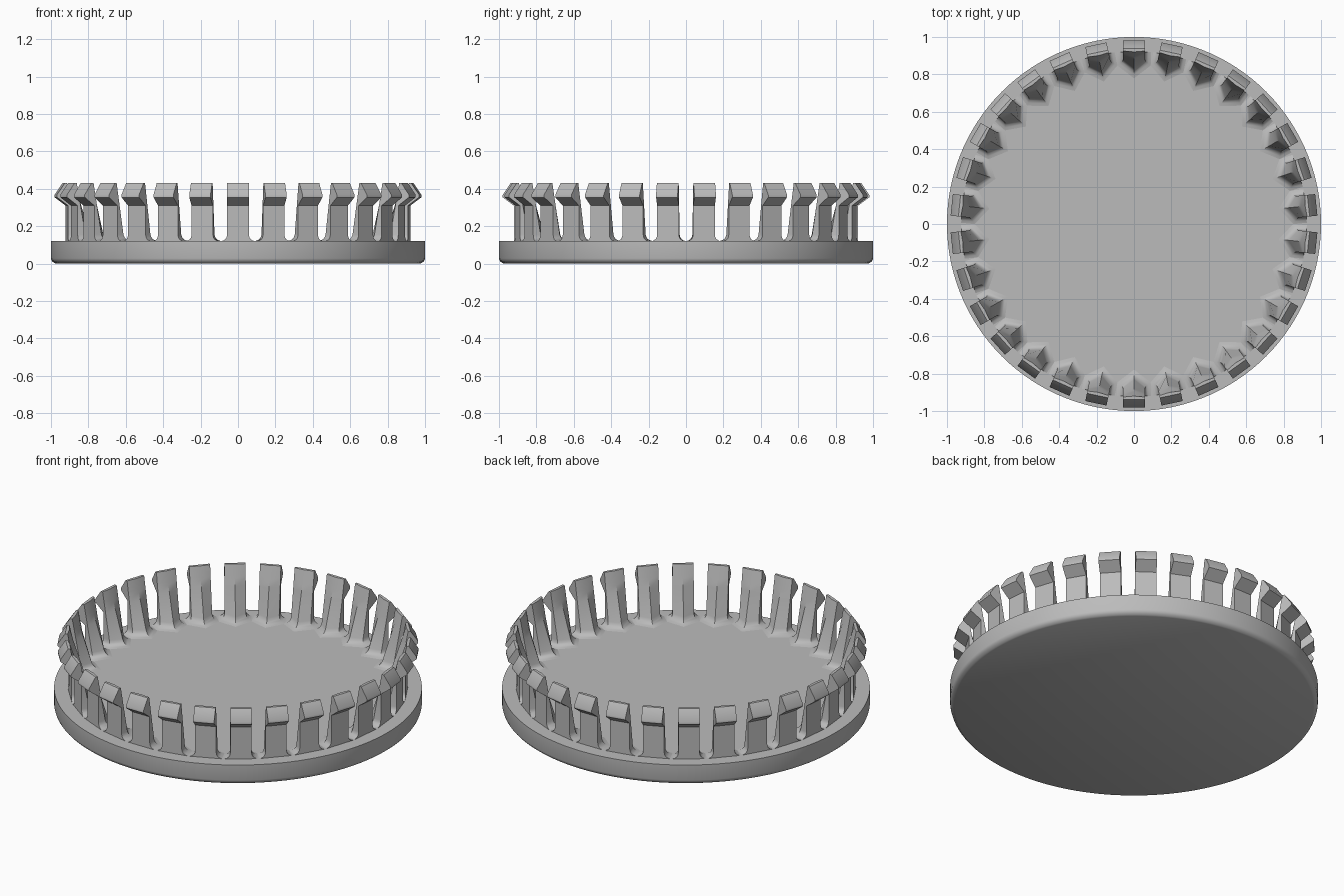
import bpy, bmesh, math

if "Cube" in bpy.data.objects:
    bpy.data.objects.remove(bpy.data.objects["Cube"])

grey = bpy.data.materials.new("plain grey")
grey.diffuse_color = (0.5, 0.5, 0.5, 1)
grey.use_nodes = True
grey.node_tree.nodes["Principled BSDF"].inputs["Base Color"].default_value = grey.diffuse_color
TEETH, SEG = 30, 120


def finish(bm, name, angle):
    bmesh.ops.recalc_face_normals(bm, faces=bm.faces)
    mesh = bpy.data.meshes.new(name)
    bm.to_mesh(mesh)
    bm.free()
    mesh.materials.append(grey)
    ob = bpy.data.objects.new(name, mesh)
    bpy.context.collection.objects.link(ob)
    bpy.ops.object.select_all(action='DESELECT')
    ob.select_set(True)
    bpy.context.view_layer.objects.active = ob
    bpy.ops.object.shade_smooth_by_angle(angle=math.radians(angle))
    return ob


def bridge(bm, rings):
    for a, b in zip(rings, rings[1:]):
        n = len(a)
        for i in range(n):
            bm.faces.new((a[i], a[(i + 1) % n], b[(i + 1) % n], b[i]))


# Round lid plate with a softened lower rim
bm = bmesh.new()
profile = [(0.975, 0), (0.983, 0.004), (0.991, 0.010), (0.997, 0.018), (1, 0.028), (1, 0.12)]
rings = [[bm.verts.new((r * math.cos(math.tau * i / SEG), r * math.sin(math.tau * i / SEG), z))
          for i in range(SEG)] for r, z in profile]
bridge(bm, rings)
bm.faces.new(rings[0])
bm.faces.new(rings[-1])
finish(bm, "lid_plate", 30)

# Snap teeth: five-sided section with an inner ridge, flared foot and outward hook
# each level: height, outer radius, foot flare
levels = [(0.12, 0.92, 0.032), (0.124, 0.92, 0.019), (0.131, 0.92, 0.009),
          (0.141, 0.92, 0.003), (0.155, 0.92, 0), (0.31, 0.92, 0),
          (0.355, 0.98, 0), (0.368, 0.98, 0), (0.43, 0.938, 0)]
bm = bmesh.new()
for k in range(TEETH):
    a = math.tau * k / TEETH + math.pi / 2
    ca, sa = math.cos(a), math.sin(a)
    rings = []
    for z, outer, flare in levels:
        t = (z - 0.12) / 0.31
        w = 0.058 + flare
        side = 0.87 + 0.055 * t - flare * 0.7
        ridge = 0.82 + 0.10 * t - flare * 1.3
        section = [(outer, -w), (outer, w), (side, w), (ridge, 0), (side, -w)]
        rings.append([bm.verts.new((r * ca - s * sa, r * sa + s * ca, z)) for r, s in section])
    bridge(bm, rings)
    bm.faces.new(rings[-1])
finish(bm, "snap_teeth", 35)
